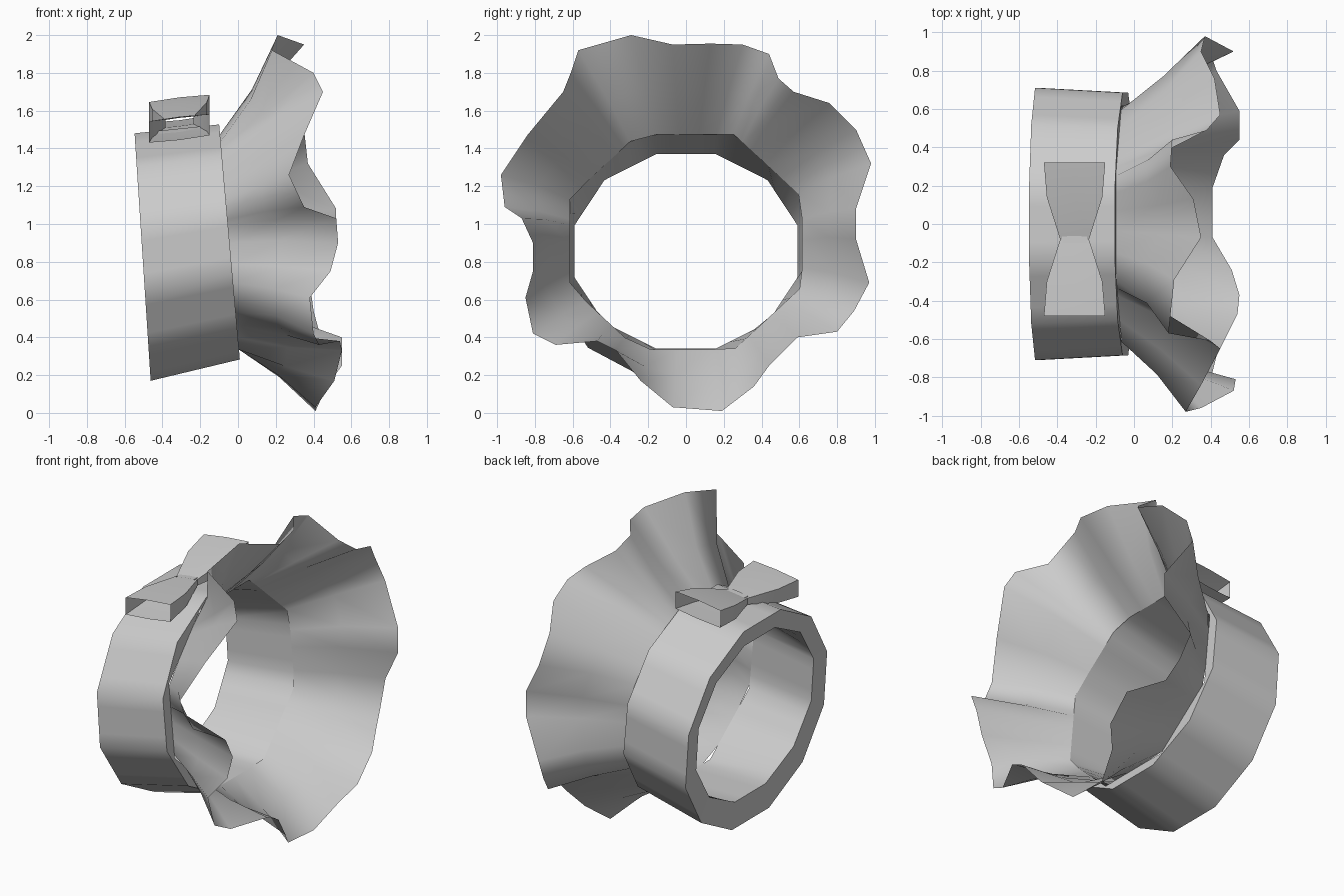
import bpy, bmesh, math
from mathutils import Vector

if "Cube" in bpy.data.objects:
    bpy.data.objects.remove(bpy.data.objects["Cube"])


def finish(name, verts, faces, angle=60):
    me = bpy.data.meshes.new(name)
    me.from_pydata(verts, [], faces)
    bm = bmesh.new()
    bm.from_mesh(me)
    bmesh.ops.recalc_face_normals(bm, faces=bm.faces)
    bm.to_mesh(me)
    bm.free()
    ob = bpy.data.objects.new(name, me)
    bpy.context.collection.objects.link(ob)
    bpy.ops.object.select_all(action='DESELECT')
    ob.select_set(True)
    bpy.context.view_layer.objects.active = ob
    bpy.ops.object.shade_smooth_by_angle(angle=math.radians(angle))
    return ob


def loft(name, rings, angle=60):
    # skin a list of equal-length closed rings
    n = len(rings[0])
    verts = [v for r in rings for v in r]
    faces = []
    for i in range(len(rings) - 1):
        for k in range(n):
            q = (k + 1) % n
            faces.append((i * n + k, i * n + q, (i + 1) * n + q, (i + 1) * n + k))
    return finish(name, verts, faces, angle)


def poly_point(a, sides, x, cz, ry, rz, slope):
    # point on a tilted flat-topped polygon around the x axis
    half = math.pi / sides
    f = 1 / math.cos((a + half) % (2 * half) - half)
    y, z = ry * f * math.cos(a), rz * f * math.sin(a)
    return Vector((x + slope * z, y, cz + z))


# cuff: outer band, left rim and inner lining that runs into the ruffle seam
seam = (8, -0.045, 0.905, 0.615, 0.57, -0.088)
sections = [seam,
            (12, -0.045, 0.905, 0.685, 0.622, -0.088),
            (12, -0.505, 0.825, 0.71, 0.655, -0.065),
            (12, -0.495, 0.855, 0.59, 0.515, -0.065),
            seam]
angles = [i * math.pi / 24 for i in range(48)]
loft("cuff_band", [[poly_point(a, *s) for a in angles] for s in sections])

# ruffle: flared frill from the cuff edge to a wavy hem (y, z, x)
hem = [(.98, 1.32, .37), (.90, 1.08, .52), (.90, .92, .52), (.97, .69, .38),
       (.89, .54, .40), (.80, .43, .43), (.59, .40, .55), (.44, .25, .55),
       (.36, .14, .47), (.19, .01, .41), (-.07, .03, .41), (-.24, .17, .51),
       (-.37, .33, .55), (-.47, .38, .54), (-.69, .36, .43), (-.81, .42, .40),
       (-.85, .61, .38), (-.81, .75, .49), (-.81, .90, .53), (-.87, 1.03, .52),
       (-.96, 1.09, .35), (-.98, 1.26, .27), (-.84, 1.47, .35), (-.65, 1.70, .45),
       (-.61, 1.80, .40), (-.57, 1.92, .18), (-.29, 2.0, .21), (-.07, 1.95, .35),
       (.13, 1.955, .31), (.30, 1.95, .19), (.44, 1.90, .20), (.49, 1.77, .38),
       (.57, 1.70, .45), (.76, 1.64, .42), (.90, 1.50, .35)]
outer = [Vector((x, y, z)) for y, z, x in hem]
inner = [poly_point(math.atan2((p.z - .905) / .57, p.y / .62), *seam) for p in outer]
middle = []
for a, b in zip(inner, outer):
    # the waves fade toward the seam
    mean = Vector((0.40 - 0.08 * (b.z - 1), a.y * 1.45, 0.98 + (a.z - .905) * 1.5))
    middle.append(a.lerp(b.lerp(mean, 0.3), 0.5))
loft("ruffle", [inner, middle, outer], angle=75)


# bow loops: open flared tubes meeting at the knot
def bow_ring(y, z, w, h):
    return [Vector((-0.31 + sx * w, y, z + sz * h + 0.12 * sx * w))
            for sx, sz in ((-1, -1), (0, -1.1), (1, -1), (1, 1), (0, 1.1), (-1, 1))]


knot_z = 1.54
for name, sign, end_z in (("bow_loop_front", -1, 1.505), ("bow_loop_back", 1, 1.61)):
    rings = []
    for d, w, h, t in ((0, .075, .02, 0), (.22, .145, .045, .6), (.40, .16, .055, 1)):
        rings.append(bow_ring(-0.08 + sign * d, knot_z + (end_z - knot_z) * t, w, h))
    loft(name, rings, angle=50)

# bow knot
loft("bow_knot", [bow_ring(y, knot_z, .065, .025) for y in (-.10, -.06)])
